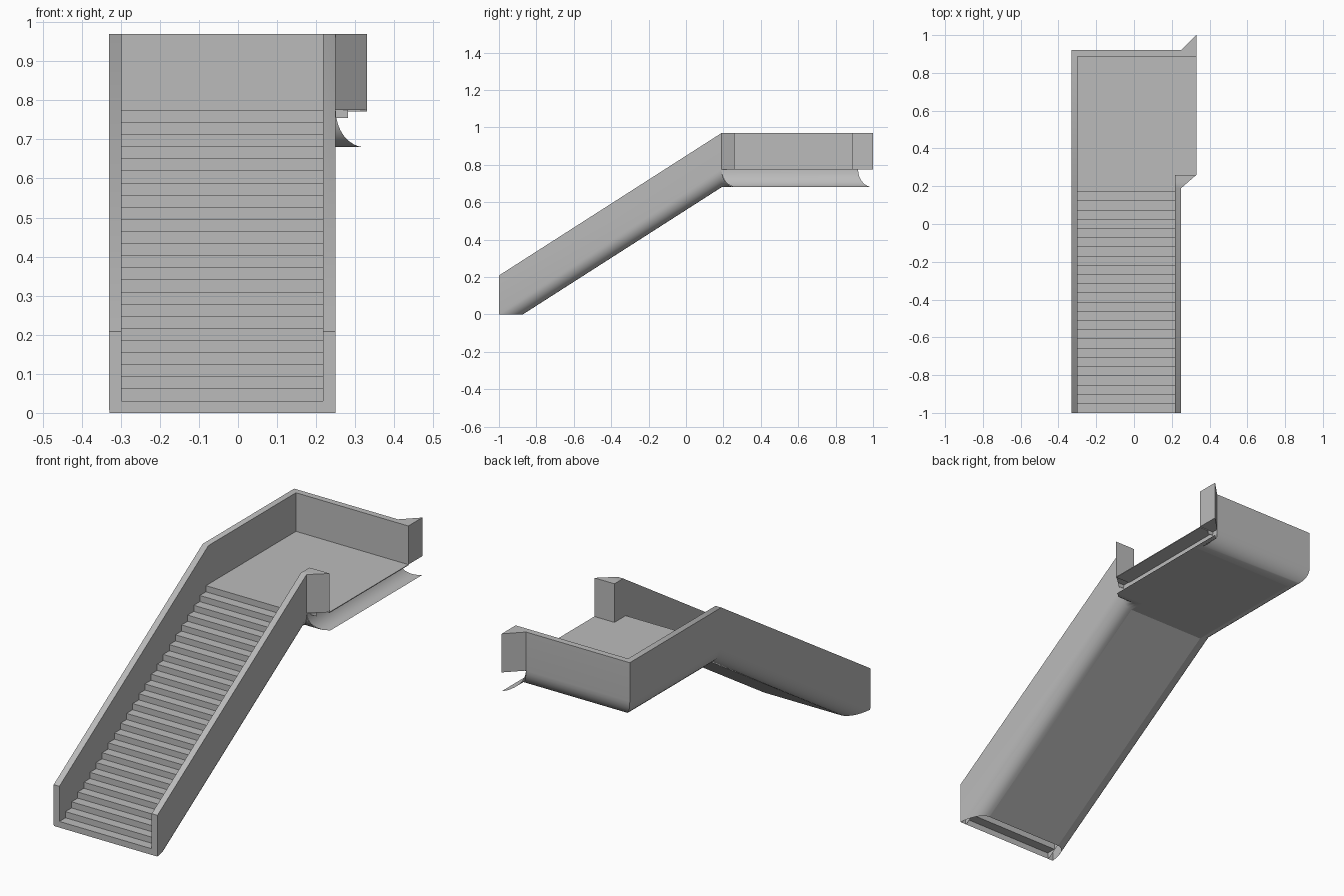
import bpy, bmesh, math
from mathutils import Vector

cube = bpy.data.objects.get("Cube")
if cube:
    bpy.data.objects.remove(cube, do_unlink=True)

mat = bpy.data.materials.new("plain_grey")
mat.use_nodes = True
GREY = (0.5, 0.5, 0.5, 1)
mat.diffuse_color = GREY
mat.node_tree.nodes["Principled BSDF"].inputs["Base Color"].default_value = GREY

# Key sizes
LEFT, RIGHT, OPEN = -0.33, 0.25, 0.33      # outer walls and open landing edge
FRONT, BEND, BACK = -1.0, 0.19, 0.92       # lengthwise stations
TOP, FLOOR, BASE = 0.97, 0.775, 0.68
LOW = BASE - 0.64 * (BEND - FRONT)         # base height at the front, cut at ground
WALL, ROUND = 0.032, 0.075
STEPS, STEP_END = 25, 0.17


def finish(name, bm, smooth=False):
    bmesh.ops.remove_doubles(bm, verts=bm.verts, dist=0.0002)
    bmesh.ops.recalc_face_normals(bm, faces=bm.faces)
    mesh = bpy.data.meshes.new(name)
    bm.to_mesh(mesh)
    bm.free()
    mesh.materials.append(mat)
    obj = bpy.data.objects.new(name, mesh)
    bpy.context.collection.objects.link(obj)
    if smooth:
        bpy.ops.object.select_all(action='DESELECT')
        obj.select_set(True)
        bpy.context.view_layer.objects.active = obj
        bpy.ops.object.shade_smooth_by_angle(angle=math.radians(35))
    return obj


def bridge(bm, rows):
    rows = [[bm.verts.new(p) for p in row] for row in rows]
    for a, b in zip(rows, rows[1:]):
        for i in range(len(a) - 1):
            bm.faces.new((a[i], a[i + 1], b[i + 1], b[i]))
    return rows


def cut_ground(bm):
    bmesh.ops.bisect_plane(bm, geom=bm.verts[:] + bm.edges[:] + bm.faces[:],
                           plane_co=(0, 0, 0), plane_no=(0, 0, -1), clear_outer=True)


def prism(name, outline, z0, z1):
    bm = bmesh.new()
    face = bm.faces.new([bm.verts.new((x, y, z0)) for x, y in outline])
    new = bmesh.ops.extrude_face_region(bm, geom=[face])["geom"]
    bmesh.ops.translate(bm, vec=(0, 0, z1 - z0),
                        verts=[v for v in new if isinstance(v, bmesh.types.BMVert)])
    return finish(name, bm)


# Wall section as (inset, height): inner face, coping, outer face, rounded foot
rise = FLOOR - BASE
arc = [math.pi / 2 * i / 8 for i in range(9)]
section = [(WALL, 0.075), (WALL, TOP - BASE), (0, TOP - BASE)]
section += [(ROUND * (1 - math.cos(a)), rise * (1 - math.sin(a))) for a in arc]


def wall(name, stations):
    # Each station: x, y, base height, inset direction
    bm = bmesh.new()
    rows = bridge(bm, [[(x + dx * t, y + dy * t, z + h) for t, h in section]
                       for x, y, z, dx, dy in stations])
    bm.faces.new(rows[0])
    cut_ground(bm)
    return finish(name, bm, True)


wall("left_and_back_wall", [(LEFT, FRONT, LOW, 1, 0), (LEFT, BEND, BASE, 1, 0),
                            (LEFT, BACK, BASE, 1, -1), (RIGHT, BACK, BASE, 1, -1)])
wall("right_wall", [(RIGHT, FRONT, LOW, -1, 0), (RIGHT, BEND, BASE, -1, 0),
                    (RIGHT, BEND, BASE, -1, 1), (RIGHT, BEND, BASE, 1, 1)])

# Splayed wall ends at the landing opening
inner = RIGHT - WALL
prism("front_return", [(inner, BEND), (RIGHT, BEND), (OPEN, 0.26), (inner, 0.26)], FLOOR, TOP)
prism("back_return", [(RIGHT, BACK - WALL), (OPEN, BACK - WALL), (OPEN, 1.0), (RIGHT, BACK)],
      FLOOR, TOP)

# Flight of steps
bm = bmesh.new()
run, riser = (STEP_END - FRONT) / (STEPS - 1), FLOOR / STEPS
line = [(FRONT, 0)]
for i in range(STEPS):
    y = FRONT + i * run
    line += [(y, (i + 1) * riser), (y + run, (i + 1) * riser)]
line[-1] = (BEND + 0.02, FLOOR)
bridge(bm, [[(x, y, z) for y, z in line] for x in (LEFT + WALL, inner)])
finish("steps", bm)

# Landing floor, overhanging the opening
prism("landing_floor", [(LEFT + WALL, BEND), (inner, BEND), (inner, 0.26), (OPEN, 0.26),
                        (OPEN, BACK - WALL), (LEFT + WALL, BACK - WALL)], FLOOR - 0.004, FLOOR)

# Hollow flare under the opening, mitred at both ends
bm = bmesh.new()
flare = [(0.08 * (1 - math.cos(a)), FLOOR - rise * math.sin(a)) for a in arc]
bridge(bm, [[(RIGHT + t, y + t, z) for t, z in flare] for y in (BEND, BACK)])
finish("opening_flare", bm, True)

# Underside panels
bm = bmesh.new()
a, b = LEFT + ROUND, RIGHT - ROUND
bridge(bm, [[(a, FRONT, LOW), (b, FRONT, LOW)], [(a, BEND, BASE), (b, BEND, BASE)]])
cut_ground(bm)
finish("stair_underside", bm)
bm = bmesh.new()
outline = [(LEFT, BEND), (b, BEND), (b, BEND + ROUND), (OPEN, BEND + ROUND),
           (OPEN, BACK - ROUND), (a, BACK - ROUND), (a, BEND)]
bm.faces.new([bm.verts.new((x, y, BASE)) for x, y in outline[1:]])
finish("landing_underside", bm)
